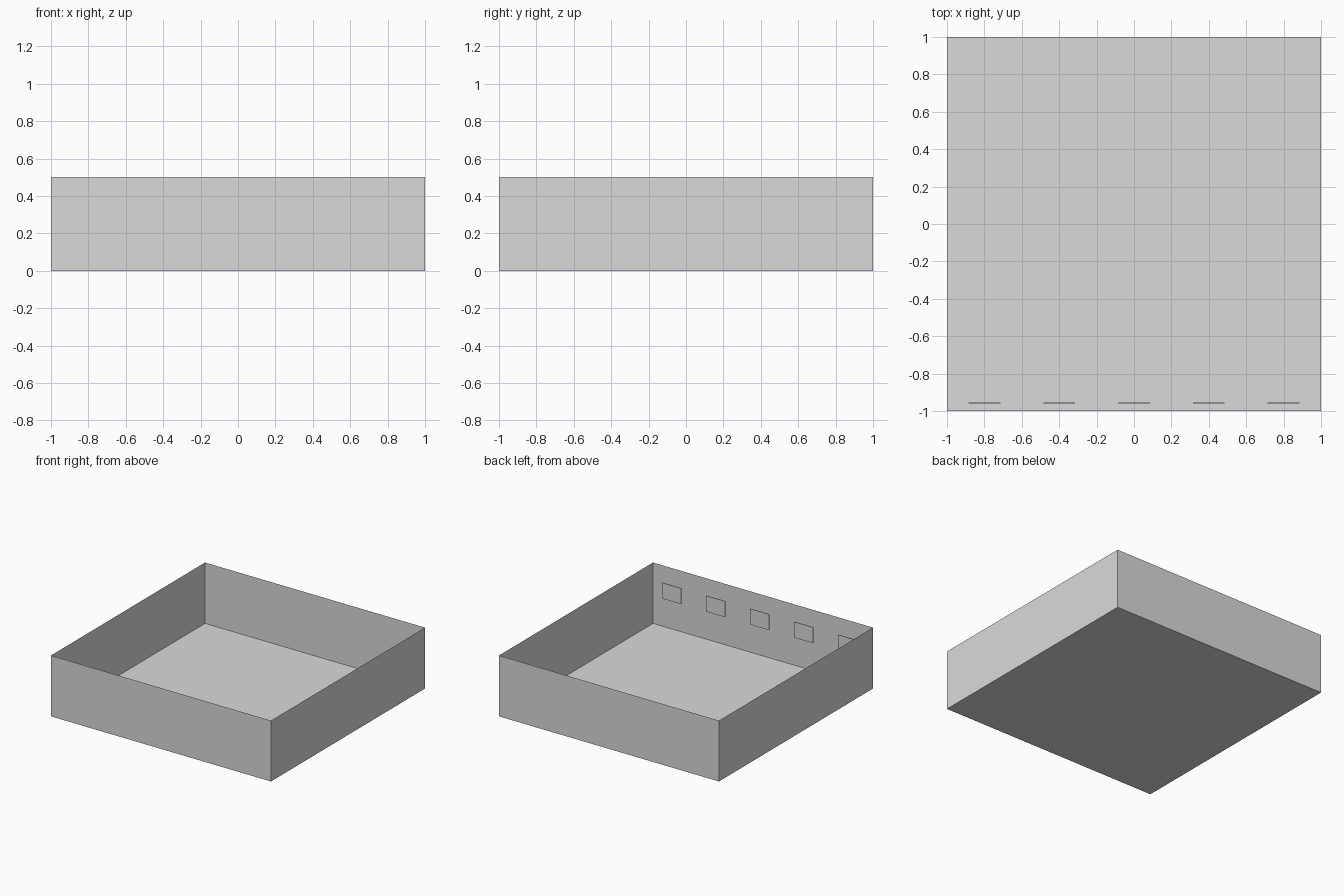
import bpy, bmesh
from mathutils import Vector

if "Cube" in bpy.data.objects:
    bpy.data.objects.remove(bpy.data.objects["Cube"])

grey = bpy.data.materials.new("light_grey")
grey.diffuse_color = (0.7, 0.7, 0.7, 1)
grey.use_nodes = True
grey.node_tree.nodes["Principled BSDF"].inputs["Base Color"].default_value = grey.diffuse_color


def box(name, center, size, open_top=False):
    bm = bmesh.new()
    bmesh.ops.create_cube(bm, size=1)
    bmesh.ops.scale(bm, vec=Vector(size), verts=bm.verts)
    bmesh.ops.translate(bm, vec=Vector(center), verts=bm.verts)
    if open_top:
        bm.normal_update()
        lid = [f for f in bm.faces if f.normal.z > 0.9]
        bmesh.ops.delete(bm, geom=lid, context='FACES')
    mesh = bpy.data.meshes.new(name)
    bm.to_mesh(mesh)
    bm.free()
    mesh.materials.append(grey)
    obj = bpy.data.objects.new(name, mesh)
    bpy.context.collection.objects.link(obj)
    return obj


# Open tray: floor and four sheet-thin walls
box("open_tray", (0, 0, 0.25), (2, 2, 0.5), open_top=True)

# Row of five thin plates just inside the front wall
for i in range(5):
    box(f"wall_plate_{i + 1}", (-0.8 + 0.4 * i, -0.957, 0.317), (0.17, 0.005, 0.13))
